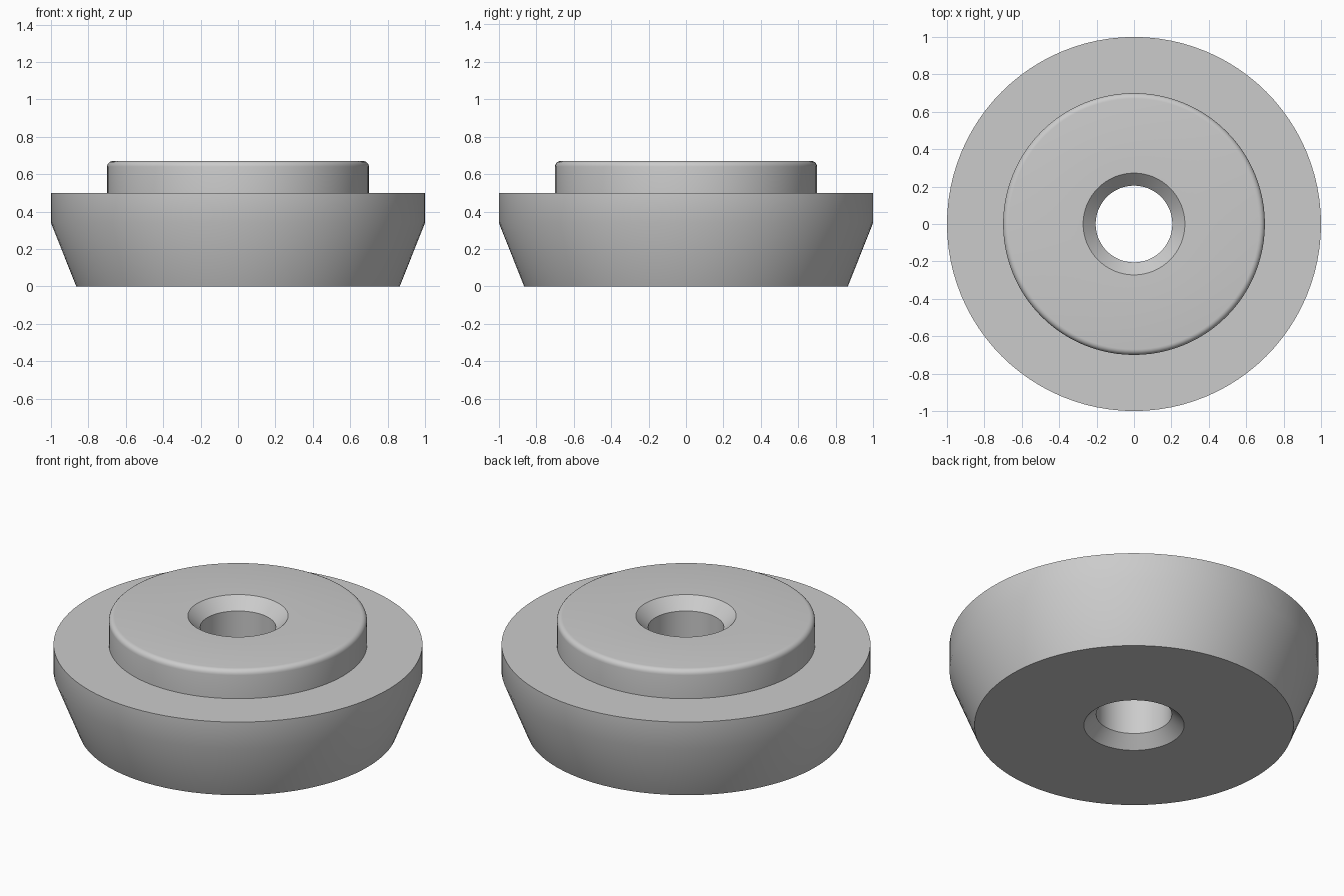
import bpy
import bmesh
import math

if "Cube" in bpy.data.objects:
    bpy.data.objects.remove(bpy.data.objects["Cube"])

SEGMENTS = 96

# Flat grey material
grey = bpy.data.materials.new("light grey")
grey.diffuse_color = (0.6, 0.6, 0.6, 1.0)
grey.use_nodes = True
grey.node_tree.nodes["Principled BSDF"].inputs["Base Color"].default_value = grey.diffuse_color

# Closed cross-section (radius, height): bore, chamfers, tapered rim, raised boss
HEIGHT, BORE, CHAMFER = 0.67, 0.205, 0.067
BOSS, FILLET = 0.70, 0.03
profile = [
    (BORE, HEIGHT - CHAMFER), (BORE, CHAMFER), (BORE + CHAMFER, 0),
    (0.865, 0), (1.0, 0.34), (1.0, 0.50), (BOSS, 0.50),
]
# Rounded top edge of the boss
for i in range(6):
    a = math.radians(90 * i / 5)
    profile.append((BOSS - FILLET + FILLET * math.cos(a),
                    HEIGHT - FILLET + FILLET * math.sin(a)))
profile.append((BORE + CHAMFER, HEIGHT))

# Revolve the section around z
bm = bmesh.new()
rings = []
for s in range(SEGMENTS):
    a = math.tau * s / SEGMENTS
    rings.append([bm.verts.new((r * math.cos(a), r * math.sin(a), z))
                  for r, z in profile])
n = len(profile)
for s in range(SEGMENTS):
    here, after = rings[s], rings[(s + 1) % SEGMENTS]
    for i in range(n):
        j = (i + 1) % n
        bm.faces.new((here[i], after[i], after[j], here[j]))
bmesh.ops.recalc_face_normals(bm, faces=bm.faces)

mesh = bpy.data.meshes.new("stepped_bushing")
bm.to_mesh(mesh)
bm.free()
mesh.materials.append(grey)
bushing = bpy.data.objects.new("stepped_bushing", mesh)
bpy.context.collection.objects.link(bushing)

# Smooth walls with crisp step and chamfer edges
bpy.context.view_layer.objects.active = bushing
bushing.select_set(True)
bpy.ops.object.shade_smooth_by_angle(angle=math.radians(30))
